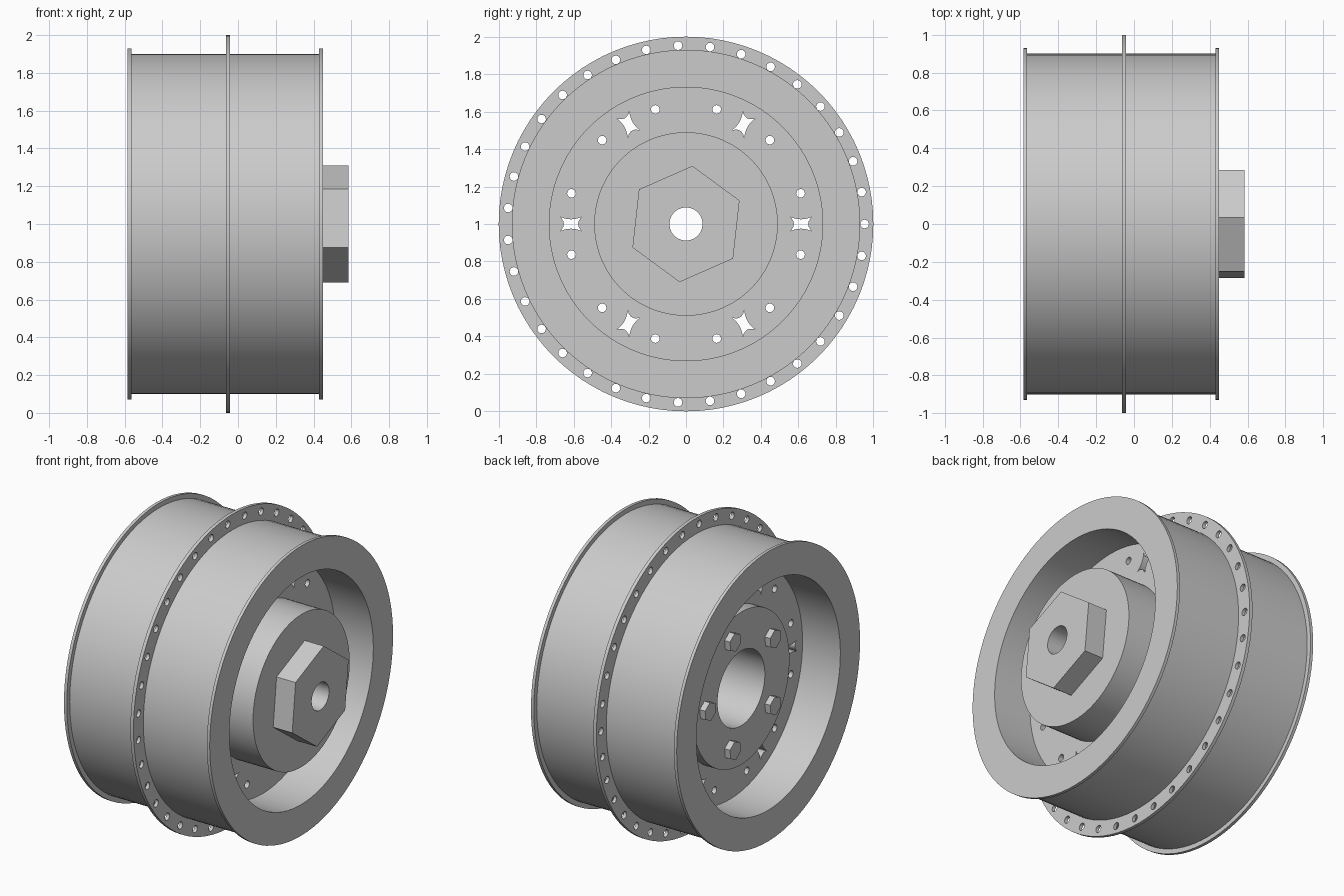
import bpy, bmesh
from math import cos, sin, tau, radians
from mathutils import Matrix

if "Cube" in bpy.data.objects:
    bpy.data.objects.remove(bpy.data.objects["Cube"])

steel = bpy.data.materials.new("grey_steel")
steel.diffuse_color = (0.6, 0.6, 0.6, 1)
steel.use_nodes = True
steel.node_tree.nodes["Principled BSDF"].inputs["Base Color"].default_value = steel.diffuse_color

# Local plate plane (u, v) -> world (y, z), thickness -> world x; axle at z = 1
AXLE = Matrix(((0, 0, 1, 0), (1, 0, 0, 0), (0, 1, 0, 1), (0, 0, 0, 1)))


def circle(r, n=96, cu=0, cv=0, start=0):
    return [(cu + r * cos(start + tau * i / n), cv + r * sin(start + tau * i / n))
            for i in range(n)]


def polar_hole(r, dist, deg, n=16):
    a = radians(deg)
    return circle(r, n, dist * cos(a), dist * sin(a))


def star(dist, deg, hu=0.058, hv=0.038, n=6):
    """Four-cornered opening with sides bowed inwards."""
    a = radians(deg)
    corners = [(hu, hv), (-hu, hv), (-hu, -hv), (hu, -hv)]
    bows = [(0, -0.013), (0.02, 0), (0, 0.013), (-0.02, 0)]
    pts = []
    for k in range(4):
        p, q, b = corners[k], corners[(k + 1) % 4], bows[k]
        for i in range(n):
            t = i / n
            w = 4 * t * (1 - t)
            u = dist + p[0] + (q[0] - p[0]) * t + b[0] * w
            v = p[1] + (q[1] - p[1]) * t + b[1] * w
            pts.append((u * cos(a) - v * sin(a), u * sin(a) + v * cos(a)))
    return pts


def plate(name, x0, x1, loops):
    """Extrude an outline with holes along the axle from x0 to x1."""
    cu = bpy.data.curves.new(name, 'CURVE')
    cu.dimensions = '2D'
    cu.fill_mode = 'BOTH'
    cu.extrude = (x1 - x0) / 2
    for pts in loops:
        s = cu.splines.new('POLY')
        s.points.add(len(pts) - 1)
        for p, (u, v) in zip(s.points, pts):
            p.co = (u, v, 0, 1)
        s.use_cyclic_u = True
    tmp = bpy.data.objects.new(name + "_outline", cu)
    bpy.context.collection.objects.link(tmp)
    bpy.context.view_layer.update()
    deps = bpy.context.evaluated_depsgraph_get()
    me = bpy.data.meshes.new_from_object(tmp.evaluated_get(deps))
    bpy.data.objects.remove(tmp)
    bm = bmesh.new()
    bm.from_mesh(me)
    bmesh.ops.remove_doubles(bm, verts=bm.verts, dist=1e-5)
    bm.transform(Matrix.Translation(((x0 + x1) / 2, 0, 0)) @ AXLE)
    bmesh.ops.recalc_face_normals(bm, faces=bm.faces)
    bm.to_mesh(me)
    bm.free()
    me.name = name
    me.materials.clear()
    me.materials.append(steel)
    ob = bpy.data.objects.new(name, me)
    bpy.context.collection.objects.link(ob)
    bpy.ops.object.select_all(action='DESELECT')
    ob.select_set(True)
    bpy.context.view_layer.objects.active = ob
    bpy.ops.object.shade_smooth_by_angle(angle=radians(30))
    return ob


# Barrel and its end lips
plate("rim_barrel", -0.565, 0.43, [circle(0.90), circle(0.73)])
plate("left_lip", -0.585, -0.565, [circle(0.93), circle(0.73)])
plate("right_lip", 0.43, 0.45, [circle(0.93), circle(0.73)])

# Middle flange with a ring of bolt holes
plate("middle_flange", -0.064, -0.042,
      [circle(1.0), circle(0.89)]
      + [polar_hole(0.023, 0.953, i * 360 / 35) for i in range(35)])

# Web with star openings, each flanked by two small holes
web = [circle(0.73), circle(0.24)]
for i in range(6):
    web.append(star(0.614, 60 * i))
    web += [polar_hole(0.023, 0.633, 60 * i + d) for d in (-15, 15)]
plate("wheel_web", -0.317, 0.18, web)

# Hub on both sides, bored through up to the cap
plate("hub_right", 0.18, 0.45, [circle(0.49), circle(0.24)])
plate("hub_left", -0.392, -0.317, [circle(0.49), circle(0.24)])

# Hexagonal cap with axle hole
plate("hex_cap", 0.45, 0.585, [circle(0.312, 6, start=radians(23.7)), circle(0.088, 48)])

# Hexagonal bolt heads on the left hub
for i in range(5):
    a = tau * i / 5
    plate(f"hub_bolt_{i + 1}", -0.43, -0.392,
          [circle(0.06, 6, 0.365 * cos(a), 0.365 * sin(a), start=radians(23.7))])
